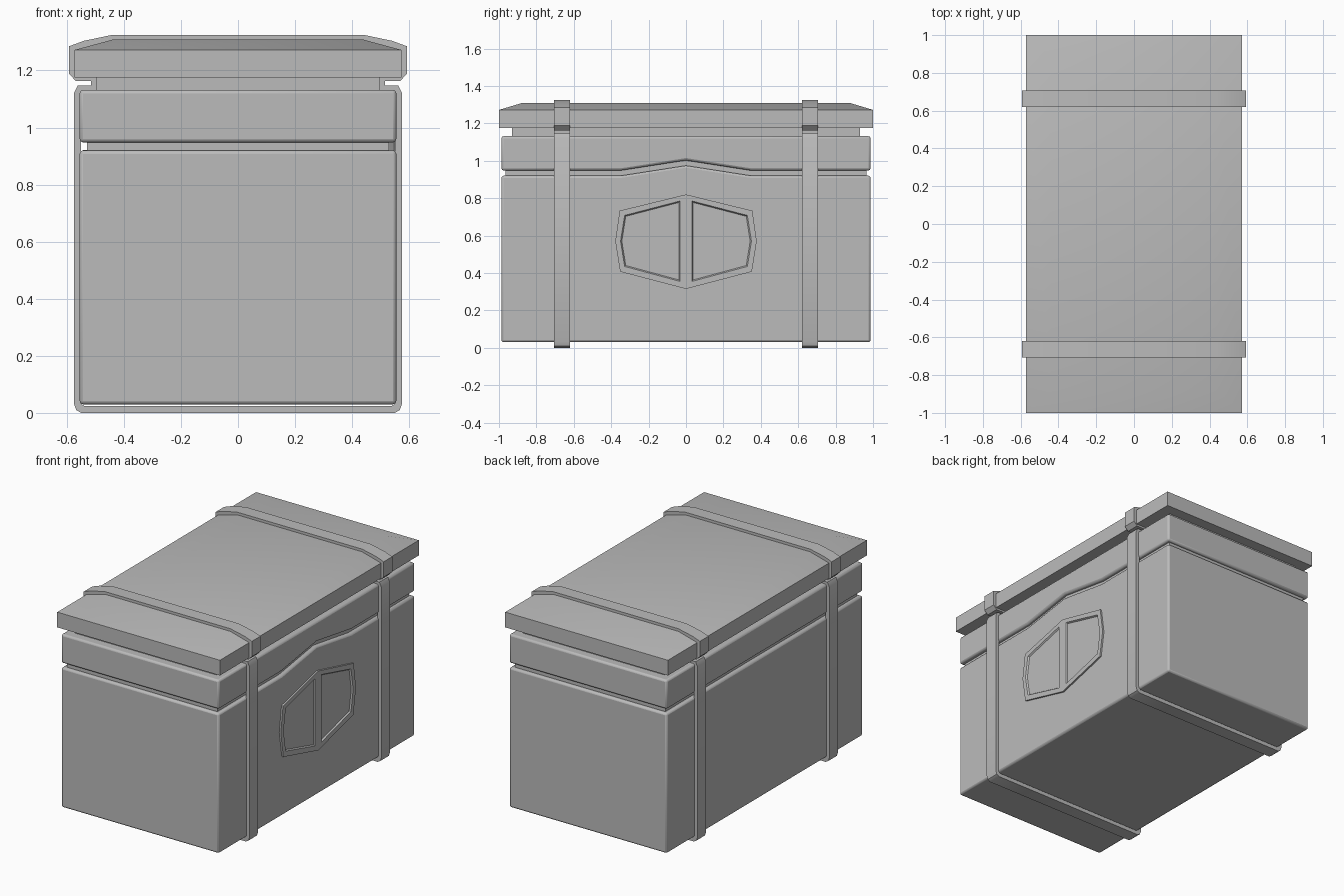
import bpy, bmesh, math

if "Cube" in bpy.data.objects:
    bpy.data.objects.remove(bpy.data.objects["Cube"])

grey = bpy.data.materials.new("plain grey")
grey.diffuse_color = (0.5, 0.5, 0.5, 1)
grey.use_nodes = True
grey.node_tree.nodes["Principled BSDF"].inputs["Base Color"].default_value = grey.diffuse_color


def finish(name, verts, faces, bevel=0.0, smooth=50):
    me = bpy.data.meshes.new(name)
    me.from_pydata(verts, [], faces)
    bm = bmesh.new()
    bm.from_mesh(me)
    bmesh.ops.remove_doubles(bm, verts=bm.verts, dist=1e-5)
    bmesh.ops.recalc_face_normals(bm, faces=bm.faces)
    bm.to_mesh(me)
    bm.free()
    ob = bpy.data.objects.new(name, me)
    bpy.context.collection.objects.link(ob)
    me.materials.append(grey)
    if bevel:
        m = ob.modifiers.new("Bevel", 'BEVEL')
        m.width = bevel
        m.segments = 2
        m.limit_method = 'ANGLE'
        m.angle_limit = math.radians(40)
    bpy.ops.object.select_all(action='DESELECT')
    ob.select_set(True)
    bpy.context.view_layer.objects.active = ob
    bpy.ops.object.shade_smooth_by_angle(angle=math.radians(smooth))
    return ob


def block(name, hx, hy, z0, z1, peak0=0.0, peak1=0.0, bevel=0.0):
    """Box whose lower / upper edge rises to a peak on the +x side."""
    ys = [-hy, -0.35, 0, 0.35, hy]
    v = []
    for i, y in enumerate(ys):
        a, b = (peak0, peak1) if i == 2 else (0, 0)
        v += [(-hx, y, z0), (hx, y, z0 + a), (hx, y, z1 + b), (-hx, y, z1)]
    f = [(0, 1, 2, 3), (16, 17, 18, 19)]
    for i in range(4):
        for k in range(4):
            n = (k + 1) % 4
            f.append((i*4 + k, i*4 + n, i*4 + 4 + n, i*4 + 4 + k))
    return finish(name, v, f, bevel)


# Stacked chest sections with recessed grooves between them
block("chest_body", 0.555, 0.987, 0.03, 0.92, 0, 0.055, 0.012)
block("groove_core", 0.53, 0.965, 0.90, 0.97, 0, 0.055)
block("upper_band", 0.555, 0.987, 0.948, 1.132, 0.055, 0, 0.012)
block("lid_neck", 0.497, 0.93, 1.12, 1.18)

# Lid with a shallow sloped rim
loops = [(0.573, 1.0, 1.175), (0.573, 1.0, 1.272), (0.44, 0.88, 1.308)]
lv = [(sx*x, sy*y, z) for x, y, z in loops
      for sx, sy in ((-1, -1), (1, -1), (1, 1), (-1, 1))]
lf = [(0, 1, 2, 3), (8, 9, 10, 11)]
lf += [(b + k, b + (k+1) % 4, b + 4 + (k+1) % 4, b + 4 + k)
       for b in (0, 4) for k in range(4)]
finish("lid", lv, lf, smooth=35)

# Two straps wrapped around the chest (half profiles, x and z)
outer = [(0.55, 0), (0.567, 0.01), (0.575, 0.033), (0.575, 1.12), (0.562, 1.147),
         (0.515, 1.147), (0.515, 1.163), (0.568, 1.163), (0.592, 1.188),
         (0.592, 1.285), (0.54, 1.304), (0.44, 1.325)]
inner = [(0.54, 0.025), (0.546, 0.03), (0.55, 0.04), (0.55, 1.10), (0.54, 1.125),
         (0.495, 1.125), (0.495, 1.18), (0.55, 1.185), (0.568, 1.2),
         (0.568, 1.27), (0.53, 1.282), (0.435, 1.303)]


def full(p):
    return p + [(-x, z) for x, z in reversed(p)]


for label, y in (("front", -0.663), ("back", 0.663)):
    o, i = full(outer), full(inner)
    n = len(o)
    v = [(x, y + d, z) for d in (-0.043, 0.043) for p in (o, i) for x, z in p]
    f = []
    for k in range(n):
        m = (k + 1) % n
        f += [(k, m, n + m, n + k), (2*n + k, 2*n + m, 3*n + m, 3*n + k),
              (k, m, 2*n + m, 2*n + k), (n + k, n + m, 3*n + m, 3*n + k)]
    finish(label + "_strap", v, f, smooth=40)

# Clasp plate: raised frame with two recessed panels, on the +x side only
rim = [(0, 0.82), (0.355, 0.733), (0.378, 0.57), (0.352, 0.407), (0, 0.315)]
panel = [(0.032, 0.785), (0.328, 0.708), (0.35, 0.57), (0.328, 0.435), (0.032, 0.355)]
floor = [(0.038, 0.777), (0.322, 0.703), (0.343, 0.57), (0.322, 0.44), (0.038, 0.363)]
v, f = [], []
for s in (-1, 1):
    b = len(v)
    for pts, x in ((rim, 0.545), (rim, 0.566), (panel, 0.566), (floor, 0.557)):
        v += [(x, s*y, z) for y, z in pts]
    for k in range(4):
        f += [(b+r+k, b+r+k+1, b+r+6+k, b+r+5+k) for r in (0, 5, 10)]
    f += [(b+5, b+10, b+14, b+9), (b+10, b+14, b+19, b+15),
          tuple(range(b+15, b+20))]
finish("clasp_plate", v, f, smooth=30)
